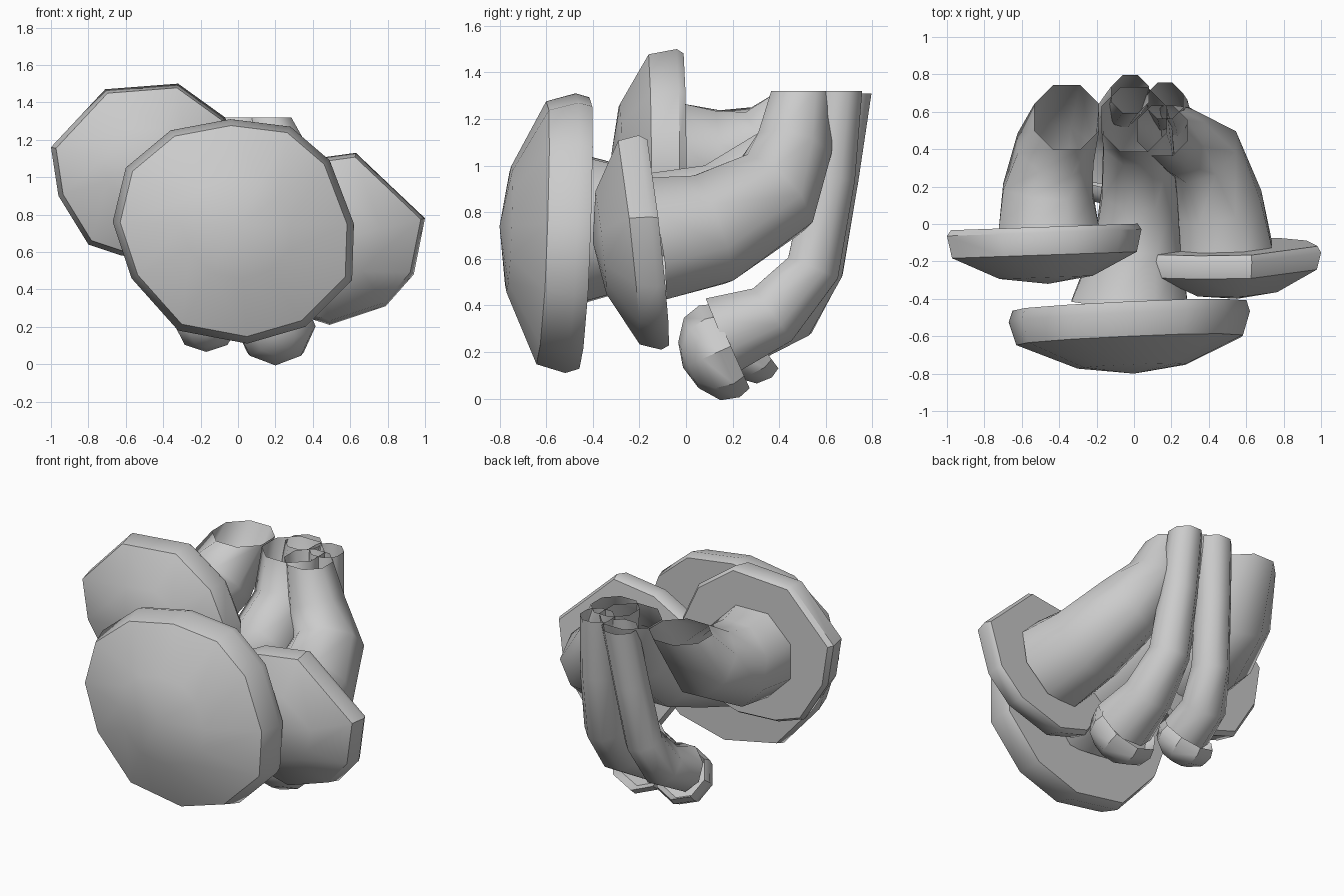
import bpy, bmesh, math
from mathutils import Vector, Matrix

if "Cube" in bpy.data.objects:
    bpy.data.objects.remove(bpy.data.objects["Cube"])


def finish(name, bm, sharp):
    bmesh.ops.recalc_face_normals(bm, faces=bm.faces)
    mesh = bpy.data.meshes.new(name)
    bm.to_mesh(mesh)
    bm.free()
    for p in mesh.polygons:
        p.use_smooth = True
    mesh.set_sharp_from_angle(angle=math.radians(sharp))
    obj = bpy.data.objects.new(name, mesh)
    bpy.context.collection.objects.link(obj)
    return obj


def bridge(bm, a, b):
    n = len(a)
    for i in range(n):
        bm.faces.new((a[i], a[(i + 1) % n], b[(i + 1) % n], b[i]))


def cap(name, outline, centre, tilt, profile, apex, matrix=None):
    """Dome facing -y: outline in (x, z), profile of (scale, depth) from underside to front."""
    cx, cy, cz = centre
    bm = bmesh.new()
    rings = []
    for s, d in profile:
        rings.append([bm.verts.new((cx + (x - cx) * s,
                                    cy + d + s * (tilt[0] * (x - cx) + tilt[1] * (z - cz)),
                                    cz + (z - cz) * s)) for x, z in outline])
    for a, b in zip(rings, rings[1:]):
        bridge(bm, a, b)
    bm.faces.new(rings[0])
    tip = bm.verts.new((cx, cy + apex, cz))
    last = rings[-1]
    for i in range(len(last)):
        bm.faces.new((last[i], last[(i + 1) % len(last)], tip))
    if matrix:
        bmesh.ops.transform(bm, matrix=matrix, verts=bm.verts)
    return finish(name, bm, 42)


def stem(name, path, sides=8):
    """Open curved tube along (x, y, z, radius) points, ending level at the top."""
    bm = bmesh.new()
    pts = [Vector(p[:3]) for p in path]
    rings = []
    for i, p in enumerate(pts):
        t = (pts[min(i + 1, len(pts) - 1)] - pts[max(i - 1, 0)]).normalized()
        if i == len(pts) - 1:
            t = Vector((0, 0, 1))
        side = (Vector((1, 0, 0)) - t * t.x).normalized()
        up = t.cross(side)
        r = path[i][3]
        ring = []
        for k in range(sides):
            a = math.tau * (k + 0.5) / sides
            ring.append(bm.verts.new(p + r * 1.04 * (side * math.cos(a) + up * math.sin(a))))
        rings.append(ring)
    for a, b in zip(rings, rings[1:]):
        bridge(bm, a, b)
    return finish(name, bm, 65)


# Large caps
cap("front_cap",
    [(-.67, .76), (-.6, 1.05), (-.36, 1.25), (-.04, 1.31), (.28, 1.27), (.49, 1.09),
     (.62, .75), (.61, .45), (.36, .2), (.05, .11), (-.32, .18), (-.57, .46)],
    (0, -.485, .74), (.045, .04),
    [(.97, .05), (1, -.01), (.94, -.135), (.45, -.275)], -.315)
cap("left_cap",
    [(-1, 1.16), (-.71, 1.47), (-.32, 1.5), (-.07, 1.32), (.04, 1.08), (.03, .85),
     (-.1, .66), (-.35, .57), (-.62, .58), (-.8, .64), (-.96, .9)],
    (-.46, -.045, 1.05), (.035, .0),
    [(.96, .03), (1, 0), (.95, -.12), (.48, -.24)], -.275)
cap("right_cap",
    [(.63, 1.13), (1, .78), (.94, .48), (.79, .31), (.49, .21), (.27, .28),
     (.15, .45), (.1, .68), (.11, .97), (.34, 1.09)],
    (.55, -.145, .67), (.03, -.11),
    [(.96, .025), (1, -.01), (.95, -.1), (.48, -.22)], -.255)

# Large curved stems
stem("front_stem", [(-.02, -.45, .73, .33), (.02, -.12, .74, .24), (.03, .17, .82, .21),
                    (.02, .46, 1.03, .19), (0, .56, 1.32, .18)])
stem("left_stem", [(-.455, -.03, 1.0, .28), (-.46, .18, 1.0, .25), (-.42, .4, 1.08, .215),
                   (-.36, .57, 1.32, .18)])
stem("right_stem", [(.475, -.14, .685, .275), (.445, .1, .725, .25), (.36, .38, .88, .21),
                    (.23, .46, 1.07, .17), (.15, .5, 1.32, .14)])

# Small lower mushrooms
small = [("low_right", .215, 24, (.2, .17, .215),
          [(.2, .15, .27, .18), (.2, .37, .36, .145), (.19, .545, .56, .12),
           (.18, .62, .95, .11), (.165, .66, 1.32, .1)]),
         ("low_left", .18, 37, (-.17, .28, .25),
          [(-.17, .27, .29, .14), (-.15, .45, .37, .13), (-.1, .57, .56, .11),
           (-.06, .64, .95, .105), (-.02, .695, 1.31, .105)])]
for name, r, angle, loc, path in small:
    ring = [(r * math.cos(math.tau * k / 8), r * math.sin(math.tau * k / 8)) for k in range(8)]
    k = r / .215
    cap(name + "_cap", ring, (0, 0, 0), (0, 0),
        [(.78, -.03 * k), (.92, .025 * k), (1, -.03 * k), (.9, -.11 * k), (.5, -.175 * k)], -.2 * k,
        Matrix.Translation(loc) @ Matrix.Rotation(math.radians(angle), 4, 'X'))
    stem(name + "_stem", path, 8)
